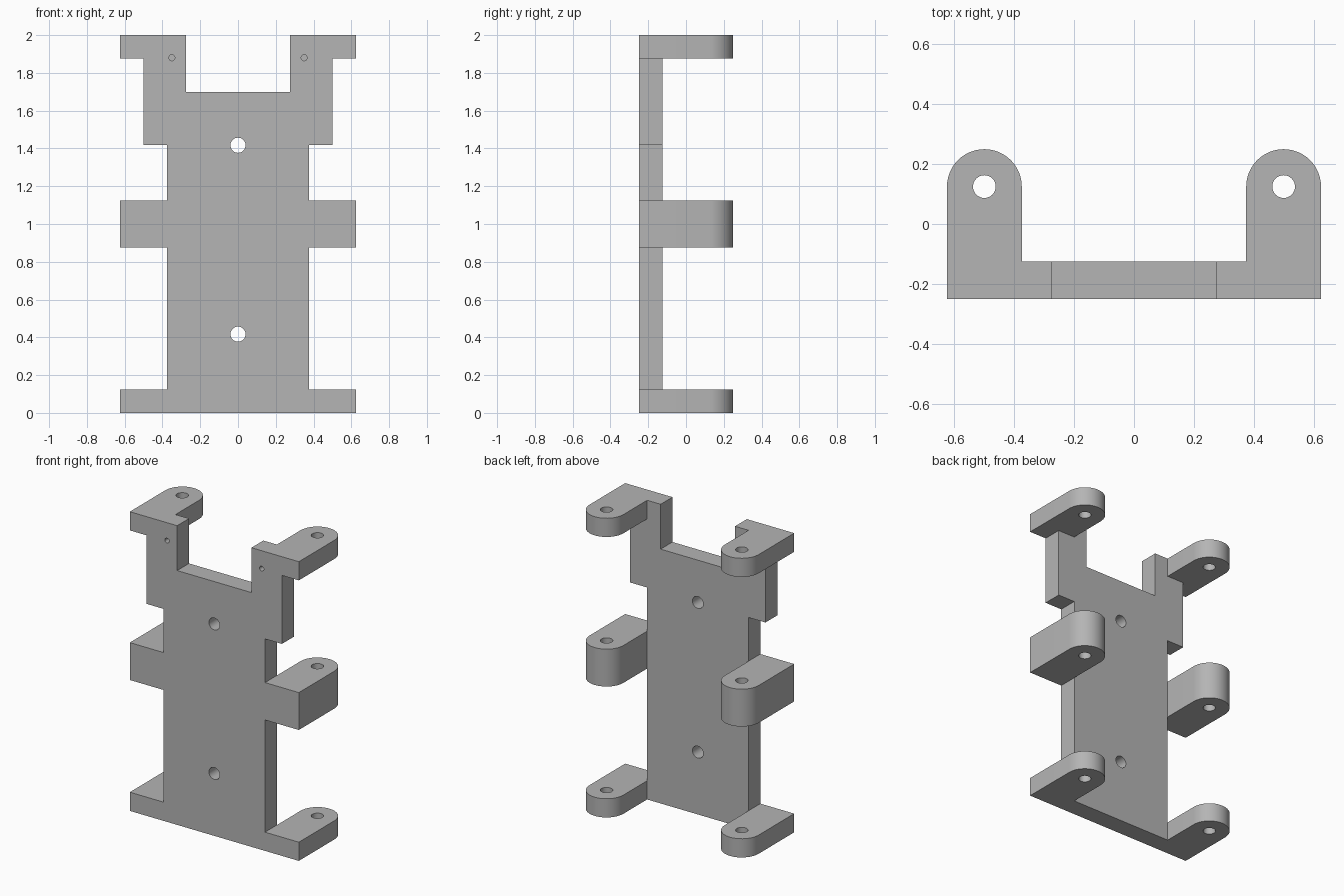
import bpy, bmesh, math

cube = bpy.data.objects.get("Cube")
if cube:
    bpy.data.objects.remove(cube, do_unlink=True)

grey = bpy.data.materials.new("plain grey")
grey.use_nodes = True
colour = (0.46, 0.46, 0.46, 1)
grey.diffuse_color = colour
grey.node_tree.nodes["Principled BSDF"].inputs["Base Color"].default_value = colour

FRONT, PLATE_BACK, LUG_X, LUG_Y, LUG_R = -0.25, -0.125, 0.5, 0.125, 0.125
LUG_HEIGHTS = [(0, 0.125), (0.875, 1.125), (1.875, 2)]


def prism(name, points, offset):
    """Extrude a closed 3D outline by an offset vector."""
    bm = bmesh.new()
    face = bm.faces.new([bm.verts.new(p) for p in points])
    result = bmesh.ops.extrude_face_region(bm, geom=[face])
    verts = [v for v in result["geom"] if isinstance(v, bmesh.types.BMVert)]
    bmesh.ops.translate(bm, verts=verts, vec=offset)
    bmesh.ops.recalc_face_normals(bm, faces=bm.faces)
    mesh = bpy.data.meshes.new(name)
    bm.to_mesh(mesh)
    bm.free()
    mesh.materials.append(grey)
    obj = bpy.data.objects.new(name, mesh)
    bpy.context.collection.objects.link(obj)
    return obj


def arc(radius, sweep, steps):
    return [(radius * math.cos(sweep * i / steps), radius * math.sin(sweep * i / steps))
            for i in range(steps)]


def combine(target, other, operation):
    mod = target.modifiers.new(operation.lower(), "BOOLEAN")
    mod.operation, mod.solver, mod.object = operation, "EXACT", other
    bpy.context.view_layer.objects.active = target
    bpy.ops.object.modifier_apply(modifier=mod.name)
    bpy.data.objects.remove(other, do_unlink=True)


# Back plate with stepped edges, mirrored about the centre
half = [(0.625, 0), (0.625, 0.125), (0.375, 0.125), (0.375, 0.875), (0.625, 0.875),
        (0.625, 1.125), (0.375, 1.125), (0.375, 1.417), (0.5, 1.417), (0.5, 1.875),
        (0.625, 1.875), (0.625, 2), (0.275, 2), (0.275, 1.7)]
outline = half + [(-x, z) for x, z in reversed(half)]
bracket = prism("mounting_bracket", [(x, FRONT, z) for x, z in outline],
                (0, PLATE_BACK - FRONT, 0))

# Round-ended lugs
tip = arc(LUG_R, math.pi, 24) + [(-LUG_R, 0)]
for side in (-1, 1):
    for low, high in LUG_HEIGHTS:
        rim = [(side * LUG_X + x, LUG_Y + y, low) for x, y in tip]
        rim += [(side * LUG_X - LUG_R, FRONT, low), (side * LUG_X + LUG_R, FRONT, low)]
        combine(bracket, prism("lug", rim, (0, 0, high - low)), "UNION")

# Vertical pin holes through all lugs
for side in (-1, 1):
    ring = [(side * LUG_X + x, LUG_Y + y, -0.1) for x, y in arc(0.038, math.tau, 32)]
    combine(bracket, prism("pin_hole", ring, (0, 0, 2.2)), "DIFFERENCE")

# Screw holes through the plate, and shallow pilot holes in the top ears
for cx, cz, radius, depth in [(0, 0.417, 0.04, 0.3), (0, 1.417, 0.04, 0.3),
                              (-0.35, 1.88, 0.016, 0.11), (0.35, 1.88, 0.016, 0.11)]:
    ring = [(cx + x, FRONT - 0.05, cz + z) for x, z in arc(radius, math.tau, 32)]
    combine(bracket, prism("screw_hole", ring, (0, depth, 0)), "DIFFERENCE")

# Merge flat regions, then smooth only the curved walls
bm = bmesh.new()
bm.from_mesh(bracket.data)
bmesh.ops.remove_doubles(bm, verts=bm.verts, dist=0.0001)
bmesh.ops.dissolve_limit(bm, angle_limit=0.01, verts=bm.verts, edges=bm.edges)
bm.to_mesh(bracket.data)
bm.free()
bpy.ops.object.select_all(action="DESELECT")
bracket.select_set(True)
bpy.context.view_layer.objects.active = bracket
bpy.ops.object.shade_smooth_by_angle(angle=math.radians(30))
